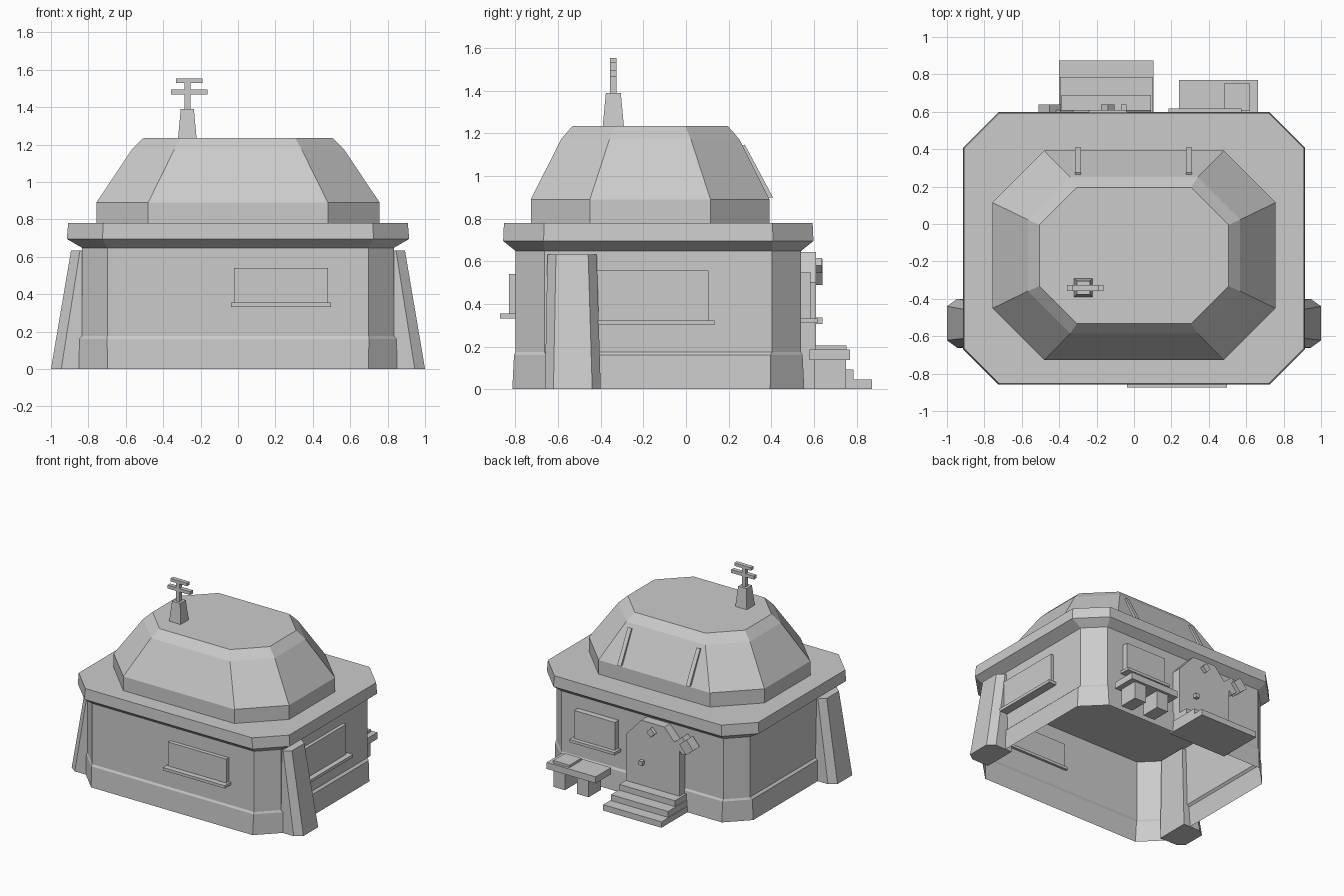
import bpy, bmesh, math
from mathutils import Matrix, Vector

if "Cube" in bpy.data.objects:
    bpy.data.objects.remove(bpy.data.objects["Cube"], do_unlink=True)

grey = bpy.data.materials.new("plain grey")
grey.use_nodes = True
COLOUR = (0.6, 0.6, 0.6, 1)
grey.diffuse_color = COLOUR
grey.node_tree.nodes["Principled BSDF"].inputs["Base Color"].default_value = COLOUR


def finish(name, bm):
    bmesh.ops.recalc_face_normals(bm, faces=bm.faces)
    mesh = bpy.data.meshes.new(name)
    bm.to_mesh(mesh)
    bm.free()
    mesh.materials.append(grey)
    ob = bpy.data.objects.new(name, mesh)
    bpy.context.collection.objects.link(ob)
    return ob


def loft(name, rings, bottom=True, top=True):
    """Skin a stack of rings with equal point counts."""
    bm = bmesh.new()
    loops = [[bm.verts.new(p) for p in ring] for ring in rings]
    for a, b in zip(loops, loops[1:]):
        for i in range(len(a)):
            j = (i + 1) % len(a)
            bm.faces.new((a[i], a[j], b[j], b[i]))
    if bottom:
        bm.faces.new(loops[0][::-1])
    if top:
        bm.faces.new(loops[-1])
    return finish(name, bm)


def octagon(hx, hy, cut, z, cy):
    """Rectangle with cut corners."""
    quarter = [(hx, hy - cut), (hx - cut, hy)]
    pts = quarter + [(-x, y) for x, y in quarter[::-1]]
    pts += [(-x, -y) for x, y in pts]
    return [(x, y + cy, z) for x, y in pts]


def box(name, x, y, z, tilt=0):
    """Box from three ranges, optionally turned about the y axis."""
    centre = Vector([(r[0] + r[1]) / 2 for r in (x, y, z)])
    size = [abs(r[1] - r[0]) for r in (x, y, z)]
    bm = bmesh.new()
    bmesh.ops.create_cube(bm, size=1, matrix=Matrix.Translation(centre)
                          @ Matrix.Rotation(math.radians(tilt), 4, "Y")
                          @ Matrix.Diagonal((*size, 1)))
    return finish(name, bm)


# Walls with a flared plinth, open underneath
WALL_Y = -0.13
loft("walls", [octagon(hx, hy, cut, z, WALL_Y) for hx, hy, cut, z in (
    (0.857, 0.685, 0.16, 0), (0.85, 0.677, 0.15, 0.16),
    (0.834, 0.669, 0.135, 0.175), (0.834, 0.669, 0.135, 0.66))],
    bottom=False, top=False)

# Overhanging eave slab
loft("eave", [octagon(hx, hy, cut, z, WALL_Y) for hx, hy, cut, z in (
    (0.834, 0.669, 0.135, 0.648), (0.915, 0.728, 0.19, 0.695),
    (0.908, 0.724, 0.188, 0.78))])

# Faceted dome roof
ROOF_Y = -0.168
loft("roof", [octagon(hx, hy, cut, z, ROOF_Y) for hx, hy, cut, z in (
    (0.757, 0.56, 0.277, 0.775), (0.757, 0.56, 0.277, 0.89),
    (0.568, 0.418, 0.227, 1.173), (0.505, 0.364, 0.2, 1.235))])

# Leaning side buttresses
for side, label in ((1, "left"), (-1, "right")):
    def buttress_ring(outer, shoulder, back, front, cut, z):
        pts = [(0.8, front), (shoulder, front), (outer, front + cut),
               (outer, back - cut), (shoulder, back), (0.8, back)]
        return [(side * x, y, z) for x, y in pts]
    loft(label + "_buttress", [buttress_ring(1.0, 0.945, -0.4, -0.662, 0.04, 0),
                               buttress_ring(0.893, 0.845, -0.419, -0.65, 0.04, 0.632)])

# Windows with sills
box("front_window", (-0.021, 0.48), (-0.83, -0.79), (0.345, 0.54))
box("front_sill", (-0.037, 0.497), (-0.873, -0.78), (0.332, 0.354))
box("side_window", (0.82, 0.86), (-0.42, 0.105), (0.315, 0.558))
box("side_sill", (0.82, 0.9), (-0.445, 0.133), (0.3, 0.323))
box("back_window", (0.205, 0.555), (0.52, 0.585), (0.325, 0.55))
box("back_sill", (0.185, 0.575), (0.52, 0.617), (0.31, 0.332))

# Door slab with clipped top corners
DOOR_X = -0.14
half = [(0.23, 0.1), (0.23, 0.5), (0.1, 0.643)]
outline = half + [(-x, z) for x, z in half[::-1]]
loft("door", [[(DOOR_X + x, y, z) for x, z in outline] for y in (0.52, 0.61)])
box("door_handle", (-0.07, -0.04), (0.6, 0.64), (0.305, 0.337))
box("door_ornament", (-0.165, -0.115), (0.6, 0.638), (0.555, 0.605), 45)
box("lamp_bracket", (-0.44, -0.35), (0.53, 0.61), (0.48, 0.59), 40)
box("lamp", (-0.49, -0.41), (0.56, 0.64), (0.505, 0.595), 40)

# Steps
for i, (inset, depth) in enumerate(((0, 0.873), (0.005, 0.785), (0.012, 0.69))):
    box(f"step_{i + 1}", (-0.4 + inset, 0.103 - inset), (0.52, depth),
        (0, 0.046 * (i + 1)))

# Bench
box("bench_seat", (0.24, 0.663), (0.58, 0.77), (0.136, 0.187))
box("bench_box", (0.48, 0.62), (0.605, 0.752), (0.187, 0.206))
for i, x in enumerate((0.315, 0.52)):
    box(f"bench_leg_{i + 1}", (x, x + 0.1), (0.6, 0.75), (0, 0.136))

# Roof struts on the back slope
strut = [(0.38, 0.9), (0.408, 0.9), (0.276, 1.147), (0.25, 1.135)]
for label, x in (("left", 0.293), ("right", -0.3)):
    loft(label + "_strut", [[(x + s, y, z) for y, z in strut] for s in (-0.016, 0.016)])

# Antenna
AX, AY = -0.271, -0.341
loft("antenna_base", [[(AX + sx * r, AY + sy * r, z) for sx, sy in
                       ((1, 1), (-1, 1), (-1, -1), (1, -1))]
                      for r, z in ((0.05, 1.23), (0.035, 1.39))])
for name, x, z in (("antenna_post", (AX - 0.016, AX + 0.016), (1.38, 1.53)),
                   ("antenna_top_bar", (-0.332, -0.19), (1.53, 1.553)),
                   ("antenna_low_bar", (-0.358, -0.163), (1.468, 1.494))):
    box(name, x, (AY - 0.016, AY + 0.016), z)
